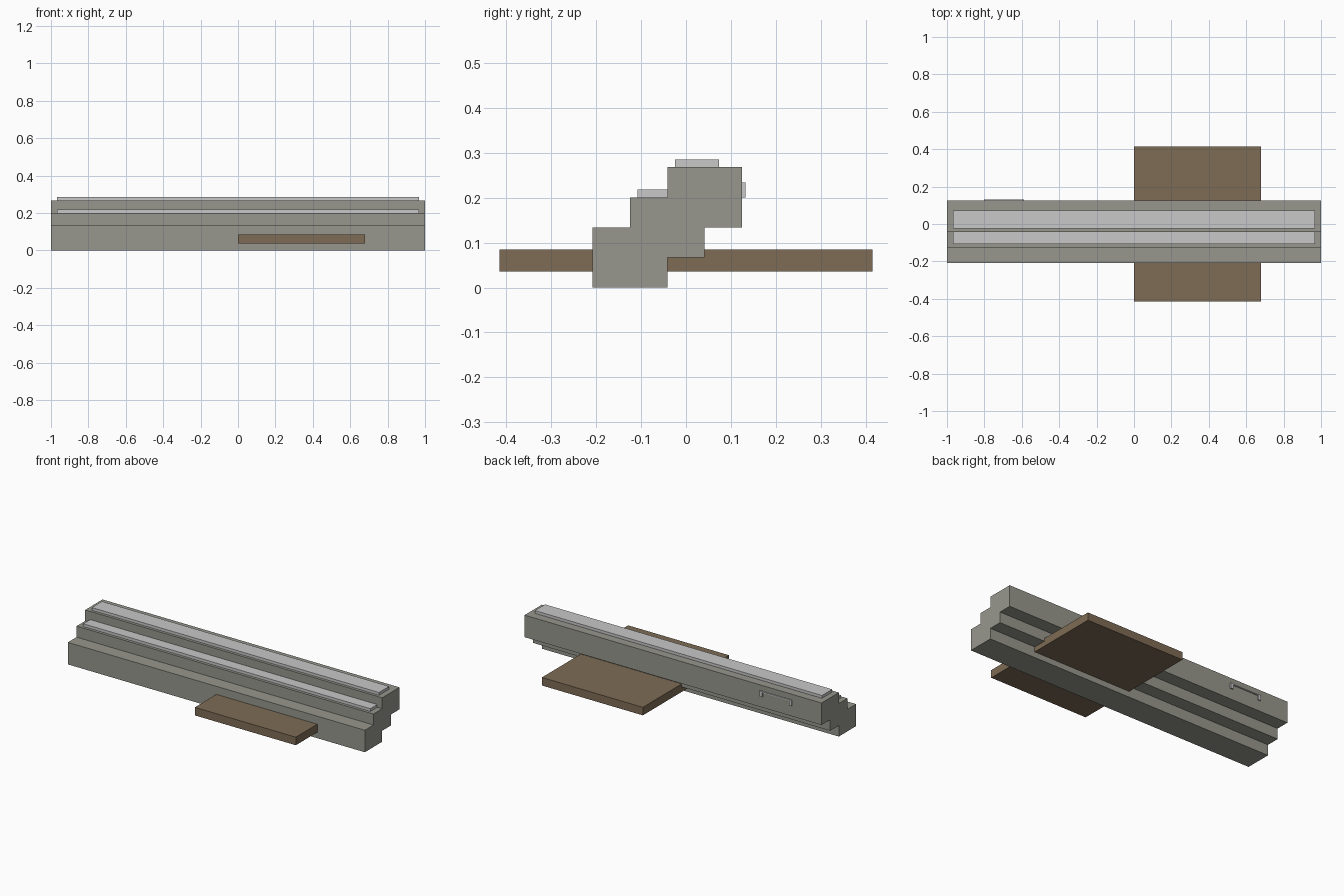
import bpy

if "Cube" in bpy.data.objects:
    bpy.data.objects.remove(bpy.data.objects["Cube"])


def material(name, rgb):
    m = bpy.data.materials.new(name)
    m.diffuse_color = (*rgb, 1)
    m.use_nodes = True
    m.node_tree.nodes["Principled BSDF"].inputs["Base Color"].default_value = m.diffuse_color
    return m


GREY = material("warm grey", (0.31, 0.31, 0.27))
LIGHT = material("light grey", (0.58, 0.58, 0.58))
BROWN = material("brown", (0.21, 0.15, 0.093))


def extrude_profile(name, profile, x0, x1, mat):
    """Extrude a counter-clockwise (y, z) profile along x."""
    n = len(profile)
    verts = [(x, y, z) for x in (x0, x1) for y, z in profile]
    faces = [tuple(reversed(range(n))), tuple(range(n, 2 * n))]
    faces += [(i, (i + 1) % n, n + (i + 1) % n, n + i) for i in range(n)]
    mesh = bpy.data.meshes.new(name)
    mesh.from_pydata(verts, [], faces)
    mesh.materials.append(mat)
    ob = bpy.data.objects.new(name, mesh)
    bpy.context.collection.objects.link(ob)
    return ob


def box(name, x, y, z, mat):
    profile = [(y[0], z[0]), (y[1], z[0]), (y[1], z[1]), (y[0], z[1])]
    return extrude_profile(name, profile, x[0], x[1], mat)


# Stepped body: three overlapping tiers as one profile
RUN, RISE, Y0 = 0.0833, 0.067, -0.2083
under = [(Y0, 0)]
for i in range(3):
    y = Y0 + RUN * (i + 2)
    under += [(y, RISE * i), (y, RISE * (i + 1))]
under[-1] = (Y0 + RUN * 4, RISE * 4)
over = []
for i in (2, 1, 0):
    y = Y0 + RUN * i
    over += [(y, RISE * (i + 2))]
    if i:
        over += [(y, RISE * (i + 1))]
extrude_profile("stepped_body", under + over, -1, 1, GREY)

# Raised pads on the two upper tiers
box("lower_pad", (-0.967, 0.967), (-0.108, -0.0417), (0.2, 0.218), LIGHT)
box("upper_pad", (-0.967, 0.967), (-0.025, 0.073), (0.266, 0.285), LIGHT)

# Cross plank passing through the lower tier
box("cross_plank", (0, 0.68), (-0.415, 0.415), (0.036, 0.085), BROWN)

# Back handle: two end posts and a thin bar
for side, x in (("left", -0.803), ("right", -0.605)):
    box(f"handle_post_{side}", (x, x + 0.018), (0.123, 0.132), (0.2, 0.234), LIGHT)
box("handle_bar", (-0.79, -0.6), (0.124, 0.131), (0.227, 0.233), LIGHT)
